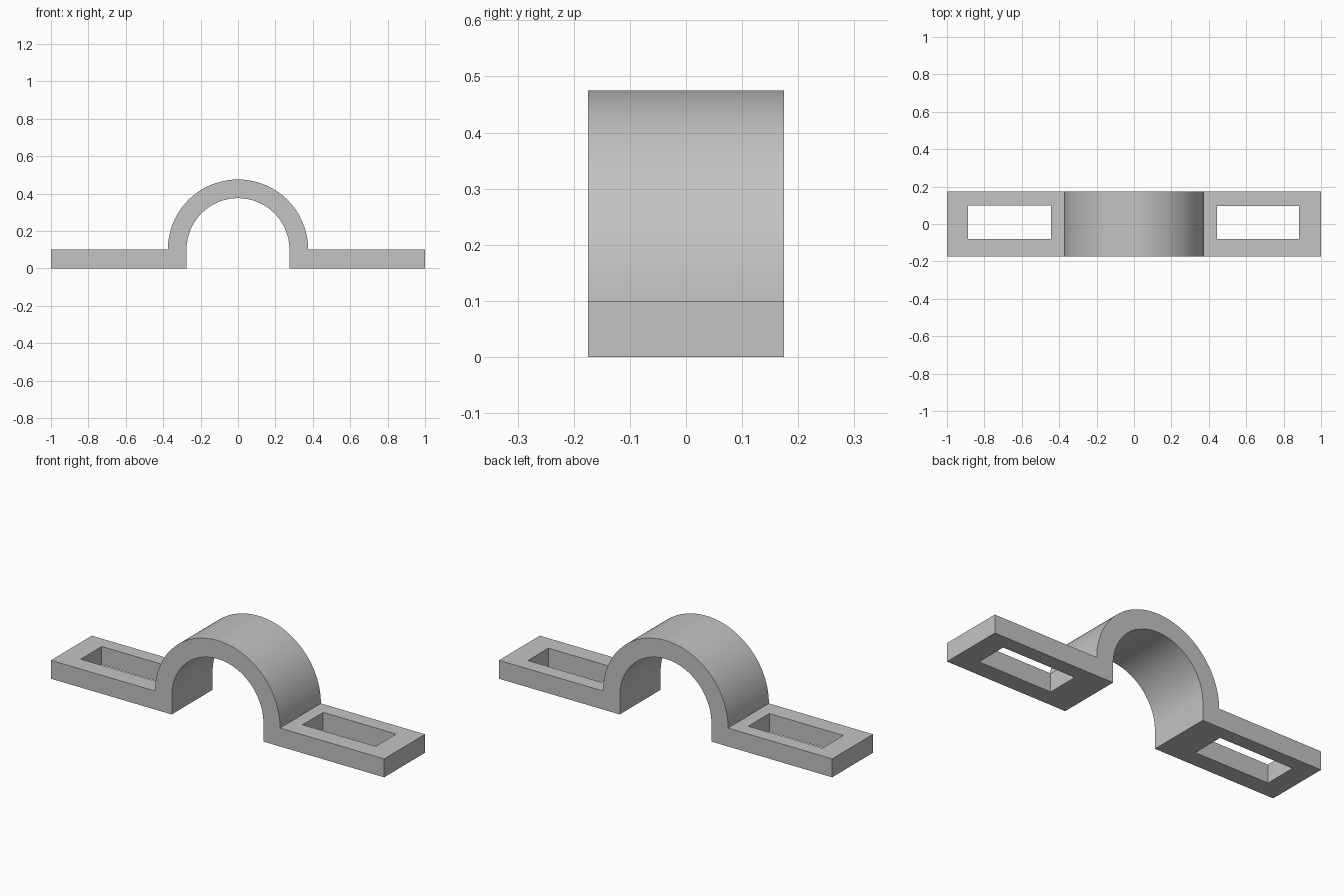
import bpy, bmesh, math

if "Cube" in bpy.data.objects:
    bpy.data.objects.remove(bpy.data.objects["Cube"])

HALF_W = 0.175                  # half depth of the strap
PLATE_T = 0.10                  # foot thickness, also the arch centre height
R_OUT, R_IN = 0.375, 0.275
SEG = 64

grey = bpy.data.materials.new("grey metal")
grey.diffuse_color = (0.55, 0.55, 0.55, 1)
grey.use_nodes = True
grey.node_tree.nodes["Principled BSDF"].inputs["Base Color"].default_value = grey.diffuse_color


def extrude_profile(name, points, y0, y1):
    """Solid made by sweeping an x-z outline from y0 to y1."""
    bm = bmesh.new()
    face = bm.faces.new([bm.verts.new((x, y0, z)) for x, z in points])
    swept = bmesh.ops.extrude_face_region(bm, geom=[face])["geom"]
    verts = [v for v in swept if isinstance(v, bmesh.types.BMVert)]
    bmesh.ops.translate(bm, verts=verts, vec=(0, y1 - y0, 0))
    bmesh.ops.recalc_face_normals(bm, faces=bm.faces)
    mesh = bpy.data.meshes.new(name)
    bm.to_mesh(mesh)
    bm.free()
    mesh.materials.append(grey)
    obj = bpy.data.objects.new(name, mesh)
    bpy.context.collection.objects.link(obj)
    return obj


def arc(radius, start, end):
    angles = [start + (end - start) * i / SEG for i in range(SEG + 1)]
    return [(radius * math.cos(a), PLATE_T + radius * math.sin(a)) for a in angles]


# Strap: two flat feet joined by a half-round arch
outline = ([(-1, 0), (-1, PLATE_T)] + arc(R_OUT, math.pi, 0)
           + [(1, PLATE_T), (1, 0), (R_IN, 0)] + arc(R_IN, 0, math.pi)
           + [(-R_IN, 0)])
strap = extrude_profile("pipe_strap", outline, -HALF_W, HALF_W)
bpy.context.view_layer.objects.active = strap
strap.select_set(True)

# Rectangular fixing slots through both feet
for side, x0, x1, y1 in (("left", -0.888, -0.444, 0.10), ("right", 0.444, 0.882, 0.096)):
    box = [(x0, -0.1), (x0, 0.2), (x1, 0.2), (x1, -0.1)]
    cutter = extrude_profile(side + "_slot_cutter", box, -0.08, y1)
    cutter.hide_render = True
    mod = strap.modifiers.new(side + "_slot", 'BOOLEAN')
    mod.operation = 'DIFFERENCE'
    mod.solver = 'EXACT'
    mod.object = cutter
    bpy.ops.object.modifier_apply(modifier=mod.name)
    bpy.data.objects.remove(cutter)

# Smooth arch, crisp edges elsewhere
bpy.ops.object.shade_smooth_by_angle(angle=math.radians(30))
